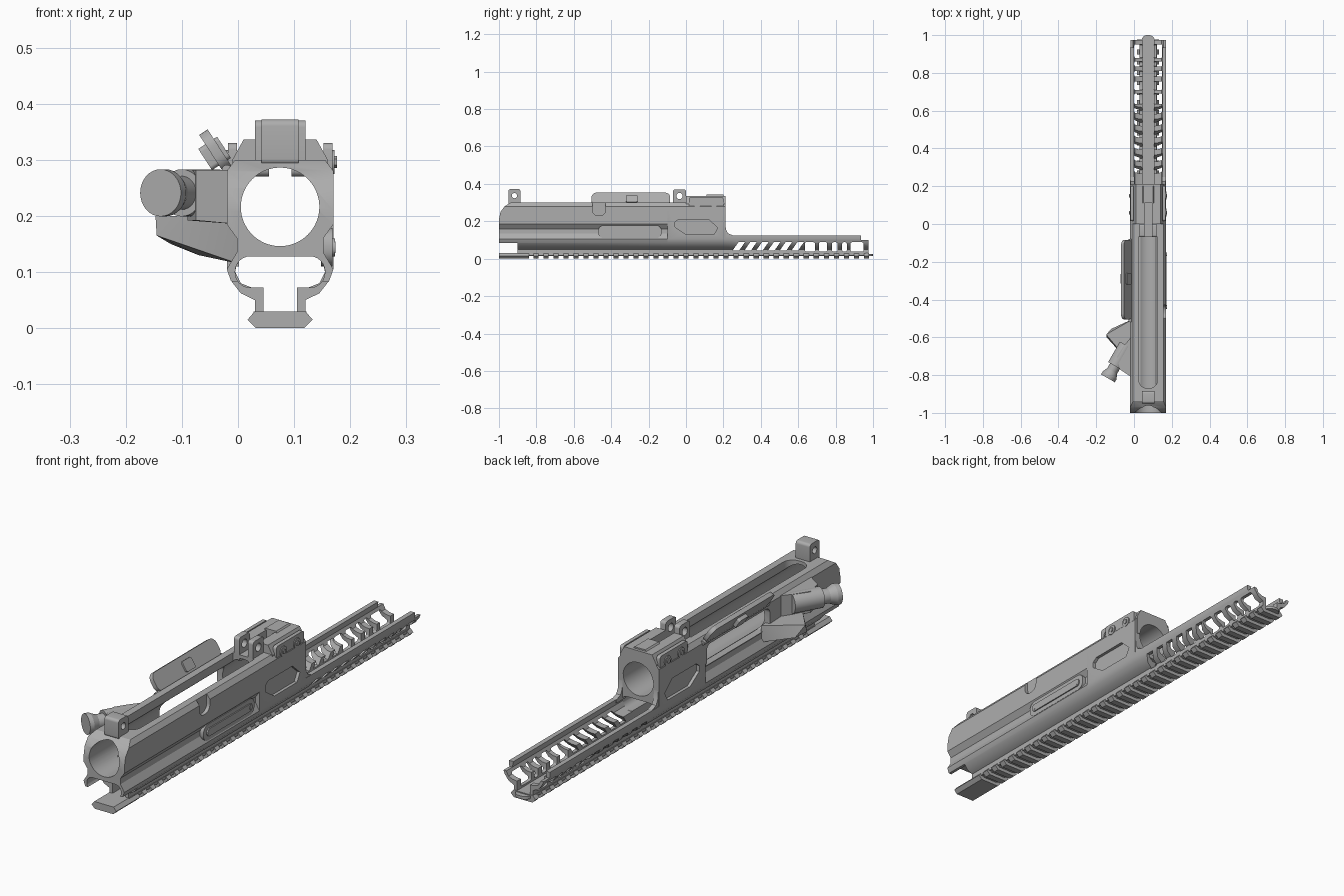
import bpy, bmesh, math
from mathutils import Vector, Matrix

cube = bpy.data.objects.get("Cube")
if cube:
    bpy.data.objects.remove(cube, do_unlink=True)

CX, BORE_Z, BORE_R = 0.075, 0.216, 0.07
metal = bpy.data.materials.new("satin_grey")
metal.use_nodes = True
metal.diffuse_color = (0.42, 0.42, 0.42, 1)
metal.node_tree.nodes["Principled BSDF"].inputs["Base Color"].default_value = (0.42, 0.42, 0.42, 1)


def finish(name, bm):
    bmesh.ops.recalc_face_normals(bm, faces=bm.faces)
    mesh = bpy.data.meshes.new(name)
    bm.to_mesh(mesh)
    bm.free()
    mesh.materials.append(metal)
    ob = bpy.data.objects.new(name, mesh)
    bpy.context.collection.objects.link(ob)
    return ob


def prism(name, pts, axis, a, b):
    """Extrude a 2D outline along y (points are x,z), x (y,z) or z (x,y)."""
    place = {"x": lambda p, d: (d, p[0], p[1]),
             "y": lambda p, d: (p[0], d, p[1]),
             "z": lambda p, d: (p[0], p[1], d)}[axis]
    bm = bmesh.new()
    face = bm.faces.new([bm.verts.new(place(p, a)) for p in pts])
    ext = bmesh.ops.extrude_face_region(bm, geom=[face])
    shift = Vector(place((0, 0), b - a))
    bmesh.ops.translate(bm, verts=[v for v in ext["geom"] if isinstance(v, bmesh.types.BMVert)], vec=shift)
    return finish(name, bm)


def rect(u0, u1, v0, v1):
    return [(u0, v0), (u1, v0), (u1, v1), (u0, v1)]


def box(name, x0, x1, y0, y1, z0, z1):
    return prism(name, rect(x0, x1, y0, y1), "z", z0, z1)


def round_rect(u0, u1, v0, v1, r, n=6):
    pts = []
    for k, (u, v) in enumerate(rect(u0 + r, u1 - r, v0 + r, v1 - r)):
        for i in range(n + 1):
            t = math.pi * (1 + k / 2 + i / n / 2)
            pts.append((u + r * math.cos(t), v + r * math.sin(t)))
    return pts


def rod(name, a, b, r, r2=None, n=32):
    a, b = Vector(a), Vector(b)
    bm = bmesh.new()
    turn = (b - a).to_track_quat("Z", "Y").to_matrix().to_4x4()
    bmesh.ops.create_cone(bm, cap_ends=True, segments=n, radius1=r, radius2=r2 or r,
                          depth=(b - a).length, matrix=Matrix.Translation((a + b) / 2) @ turn)
    return finish(name, bm)


def hull(name, pts):
    bm = bmesh.new()
    for p in pts:
        bm.verts.new(p)
    bmesh.ops.convex_hull(bm, input=bm.verts)
    return finish(name, bm)


def cut(ob, *cutters):
    """Subtract each cutter, then remove it."""
    for c in cutters:
        mod = ob.modifiers.new("cut", "BOOLEAN")
        mod.operation, mod.solver, mod.object = "DIFFERENCE", "EXACT", c
        bpy.context.view_layer.update()
        mesh = bpy.data.meshes.new_from_object(ob.evaluated_get(bpy.context.evaluated_depsgraph_get()))
        ob.modifiers.remove(mod)
        ob.data = mesh
        bpy.data.objects.remove(c, do_unlink=True)


def mirrored(half):
    """Close an outline given as its right half, bottom to top."""
    return half + [(2 * CX - x, z) for x, z in reversed(half)]


def bore():
    return rod("cutter", (CX, -1.1, BORE_Z), (CX, 0.4, BORE_Z), BORE_R, n=64)


def lower_channel():
    return prism("cutter", round_rect(-0.005, 0.155, 0.072, 0.128, 0.027), "y", -1.1, 0.4)


def neck_channel():
    return box("cutter", 0.045, 0.105, -1.1, 0.4, 0.01, 0.1)


# Receiver: waisted long section and fuller rear section
foot = [(0.12, 0.028), (0.12, 0.05), (0.145, 0.062), (0.163, 0.085), (0.17, 0.105)]
top = [(0.17, 0.28), (0.155, 0.3)]
waist = [(0.152, 0.135), (0.152, 0.16), (0.17, 0.185)]
receiver = prism("receiver", mirrored(foot + waist + top), "y", -1, -0.1)
cut(receiver, bore(), lower_channel(), neck_channel(),
    prism("cutter", round_rect(0.025, 0.125, -0.87, 0.1, 0.045), "z", 0.16, 0.5),
    prism("cutter", round_rect(-0.53, -0.11, 0.165, 0.262, 0.025), "x", -0.1, 0.06),
    box("cutter", -0.1, 0.3, -1.1, -0.9, 0.028, 0.083),
    prism("cutter", [(-1.1, 0.21), (-1, 0.21), (-0.992, 0.25), (-0.97, 0.28),
                     (-0.935, 0.302), (-0.935, 0.4), (-1.1, 0.4)], "x", -0.1, 0.3),
    prism("cutter", round_rect(-0.5, -0.43, 0.23, 0.4, 0.03), "x", 0.155, 0.3))

rear = prism("receiver_rear", mirrored(foot + top), "y", -0.1, 0.21)
window = [(-0.06, 0.17), (-0.06, 0.195), (-0.04, 0.21), (0.12, 0.21), (0.17, 0.165), (0.15, 0.13), (0, 0.13)]
cut(rear, bore(), lower_channel(), neck_channel(),
    box("cutter", 0.025, 0.125, -0.2, -0.07, 0.16, 0.5),
    prism("cutter", window, "x", 0.157, 0.3), prism("cutter", window, "x", -0.2, -0.007))

# Raised side plate with two pins
prism("side_plate", round_rect(-0.47, -0.13, 0.11, 0.178, 0.03), "x", 0.148, 0.168)
prism("side_plate_inlay", round_rect(-0.45, -0.15, 0.128, 0.16, 0.015), "x", 0.16, 0.173)
for y in (-0.44, -0.16):
    rod("side_plate_pin", (0.15, y, 0.144), (0.174, y, 0.144), 0.01, n=16)

# Front lug and rear pair of ears, each with a cross hole
def lug(name, x0, x1, y0, y1, z0, z1, hole_r):
    ob = prism(name, round_rect(y0, y1, z0, z1, 0.012), "x", x0, x1)
    c = Vector((0, (y0 + y1) / 2, z1 - 0.035))
    cut(ob, rod("cutter", c + Vector((-0.2, 0, 0)), c + Vector((0.4, 0, 0)), hole_r))

lug("front_lug", 0.042, 0.108, -0.95, -0.885, 0.29, 0.372, 0.014)
for x in (0.03, 0.095):
    lug("rear_ear", x, x + 0.025, -0.07, 0.0, 0.27, 0.37, 0.017)

# Clamp block on top of the rear section
clamp = prism("clamp_block", mirrored([(0.16, 0.22), (0.16, 0.3), (0.14, 0.336), (0.115, 0.336)]), "y", 0, 0.212)
cut(clamp, bore(), box("cutter", 0.055, 0.095, -0.1, 0.11, 0.3, 0.4))
prism("clamp_ridge", mirrored([(0.11, 0.29), (0.11, 0.33), (0.1, 0.342)]), "y", 0.11, 0.2)
for side in (-1, 1):
    face = CX + side * 0.085
    prism("clamp_cheek", round_rect(0.015, 0.2, 0.265, 0.33, 0.012), "x", face - 0.008, face + 0.008)
    for y in (0.06, 0.15):
        rod("clamp_screw", (face, y, 0.296), (face + side * 0.012, y, 0.296), 0.021, n=20)
        rod("clamp_screw_core", (face, y, 0.296), (face + side * 0.016, y, 0.296), 0.011, n=6)

# Open handguard with slotted walls
inner = [(0.15, 0.125), (0.155, 0.1), (0.145, 0.08), (0.125, 0.072), (0.105, 0.07), (0.105, 0.028)]
wall = foot + [(0.17, 0.125)] + inner
guard = prism("handguard", wall + [(2 * CX - x, z) for x, z in reversed(wall)], "y", 0.2, 0.975)
slots = [[(y, 0.045), (y + 0.035, 0.045), (y + 0.065, 0.088), (y + 0.03, 0.088)]
         for y in (0.25 + 0.063 * i for i in range(6))]
slots += [round_rect(a, b, 0.038, 0.088, 0.008, 3)
          for a, b in ((0.635, 0.69), (0.71, 0.755), (0.78, 0.81), (0.835, 0.86), (0.88, 0.95))]
cut(guard, *[prism("cutter", s, "x", -0.2, 0.4) for s in slots])
cut(guard, box("cutter", -0.1, 0.3, 0.935, 1.1, 0.1, 0.2))
for x in (-0.018, 0.148):
    prism("handguard_gusset", [(0.19, 0.11), (0.19, 0.19), (0.21, 0.19), (0.214, 0.155),
                               (0.225, 0.135), (0.25, 0.125), (0.25, 0.11)], "x", x, x + 0.02)

# Toothed accessory rail along the underside
strip = round_rect(0.04, 0.11, -0.98, 1, 0.03)
prism("rail_strip", strip, "z", 0.014, 0.026)
box("rail_base", 0.028, 0.122, -0.9, 0.96, 0.018, 0.03)
rail_section = mirrored([(0.118, 0), (0.133, 0.015), (0.12, 0.03)])
prism("rail_front_block", rail_section, "y", -1, -0.84)
tooth = prism("rail_teeth", rail_section, "y", -0.815, -0.788)
arr = tooth.modifiers.new("repeat", "ARRAY")
arr.count, arr.use_relative_offset, arr.use_constant_offset = 34, False, True
arr.constant_offset_displace = (0, 0.0535, 0)

# Open port cover, hinged along the receiver edge
cover = prism("port_cover", round_rect(-0.505, -0.085, 0, 0.08, 0.03), "x", -0.009, 0.009)
latch = prism("port_cover_latch", round_rect(-0.32, -0.26, 0.015, 0.06, 0.008), "x", -0.024, 0.016)
for ob in (cover, latch):
    ob.matrix_world = Matrix.Translation((-0.018, 0, 0.282)) @ Matrix.Rotation(-math.radians(33), 4, "Y")
rod("port_cover_hinge", (-0.02, -0.52, 0.282), (-0.02, -0.08, 0.282), 0.009, n=12)

# Side deflector wedge and plunger
hull("deflector", [(0, -0.5, 0.12), (0, -0.5, 0.19), (-0.12, -0.555, 0.15), (-0.147, -0.585, 0.2),
                   (-0.145, -0.6, 0.165), (-0.08, -0.66, 0.2), (-0.07, -0.63, 0.13),
                   (0, -0.76, 0.115), (0, -0.76, 0.2)])
hull("plunger_housing", [(x, y, z) for x, y in ((0, -0.58), (-0.05, -0.64), (-0.09, -0.7), (-0.075, -0.77), (0, -0.82))
                         for z in (0.192 if x else 0.185, 0.282)])
axis = Vector((-0.5, -0.866, 0))
tip = Vector((-0.138, -0.817, 0.241))
rod("plunger_sleeve", tip - axis * 0.2, tip - axis * 0.075, 0.042)
rod("plunger_stem", tip - axis * 0.1, tip - axis * 0.02, 0.03)
rod("plunger_flare", tip - axis * 0.045, tip - axis * 0.018, 0.03, 0.042)
rod("plunger_cap", tip - axis * 0.018, tip, 0.042)

# Smooth the round surfaces, keep edges crisp
bpy.ops.object.select_all(action="DESELECT")
for ob in bpy.context.collection.objects:
    if ob.type == "MESH" and metal.name in ob.data.materials:
        ob.select_set(True)
        bpy.context.view_layer.objects.active = ob
bpy.ops.object.shade_smooth_by_angle(angle=math.radians(28))
